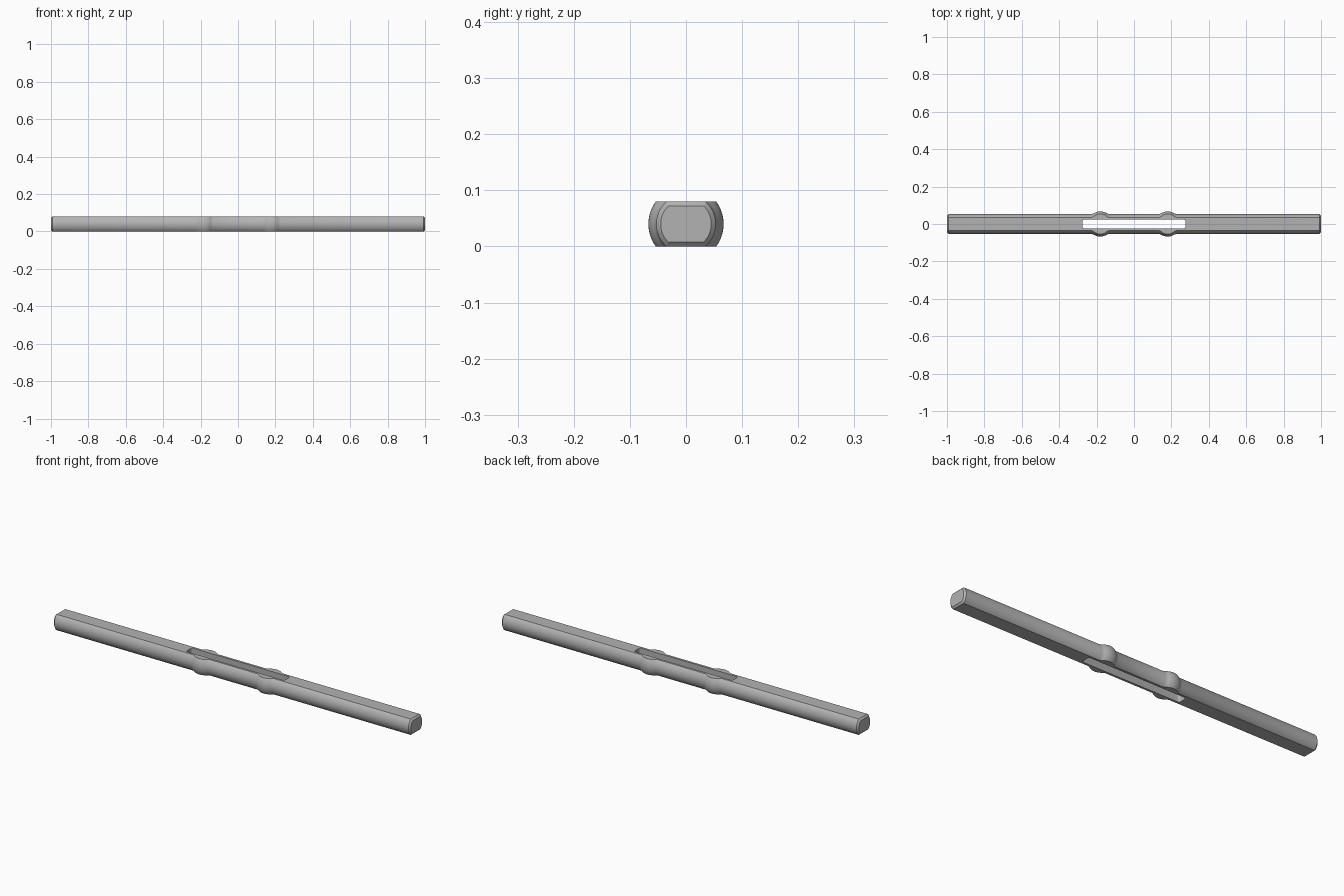
import bpy, bmesh
from math import sin, cos, pi, sqrt

default = bpy.data.objects.get("Cube")
if default:
    bpy.data.objects.remove(default, do_unlink=True)

BODY_R, BULGE_R, BULGE_X = 0.053, 0.067, 0.18
HEIGHT, CHAMFER, SEGMENTS = 0.08, 0.008, 96
AXIS_Z = HEIGHT / 2

steel = bpy.data.materials.new("plain grey")
steel.use_nodes = True
GREY = (0.45, 0.45, 0.45, 1)
steel.diffuse_color = GREY
steel.node_tree.nodes["Principled BSDF"].inputs["Base Color"].default_value = GREY


def make_object(name, bm):
    bmesh.ops.recalc_face_normals(bm, faces=bm.faces)
    mesh = bpy.data.meshes.new(name)
    bm.to_mesh(mesh)
    bm.free()
    mesh.materials.append(steel)
    obj = bpy.data.objects.new(name, mesh)
    bpy.context.collection.objects.link(obj)
    return obj


def bevelled_box(name, size, edge_axes, width, segments):
    """Box with bevels on the edges chosen by edge_axes(direction, middle)."""
    bm = bmesh.new()
    bmesh.ops.create_cube(bm, size=1)
    for v in bm.verts:
        v.co = [c * s for c, s in zip(v.co, size)]
        v.co.z += AXIS_Z
    chosen = [e for e in bm.edges
              if edge_axes((e.verts[0].co - e.verts[1].co).normalized())]
    bmesh.ops.bevel(bm, geom=chosen, offset=width, segments=segments,
                    profile=0.5, affect='EDGES')
    return make_object(name, bm)


# Turned profile of half the bar: spherical bulge, then plain rod and end chamfer
half = [(BULGE_X - 0.046, BODY_R)]
for i in range(-10, 11):
    d = 0.036 * i / 10
    half.append((BULGE_X + d, sqrt(BULGE_R ** 2 - d * d)))
half += [(BULGE_X + 0.046, BODY_R), (1 - CHAMFER, BODY_R), (1, BODY_R - CHAMFER)]
profile = [(-x, r) for x, r in reversed(half)] + half

# Revolve the profile about the long axis
bm = bmesh.new()
rings = []
for x, r in profile:
    angles = [2 * pi * (k + 0.5) / SEGMENTS for k in range(SEGMENTS)]
    rings.append([bm.verts.new((x, r * cos(a), AXIS_Z + r * sin(a))) for a in angles])
for a, b in zip(rings, rings[1:]):
    for k in range(SEGMENTS):
        n = (k + 1) % SEGMENTS
        bm.faces.new((a[k], a[n], b[n], b[k]))
bm.faces.new(rings[0])
bm.faces.new(rings[-1])
bar = make_object("slotted_bar", bm)

# Slab that trims the top and bottom flat, with chamfered ends
slab = bevelled_box("flat_trimmer", (2, 0.4, HEIGHT),
                    lambda d: abs(d.y) > 0.9, CHAMFER, 1)
# Long slot through the middle
slot = bevelled_box("slot_cutter", (0.55, 0.047, 0.3),
                    lambda d: abs(d.z) > 0.9, 0.01, 5)

for cutter, operation in ((slab, 'INTERSECT'), (slot, 'DIFFERENCE')):
    mod = bar.modifiers.new(cutter.name, 'BOOLEAN')
    mod.operation, mod.object, mod.solver = operation, cutter, 'EXACT'
    cutter.hide_render = True

# Bake the cuts and drop the cutters
bpy.context.view_layer.update()
evaluated = bar.evaluated_get(bpy.context.evaluated_depsgraph_get())
cut_mesh = bpy.data.meshes.new_from_object(evaluated)
bar.modifiers.clear()
bar.data = cut_mesh
for cutter in (slab, slot):
    bpy.data.objects.remove(cutter, do_unlink=True)

bpy.ops.object.select_all(action='DESELECT')
bar.select_set(True)
bpy.context.view_layer.objects.active = bar
bpy.ops.object.shade_smooth_by_angle(angle=pi / 6)
